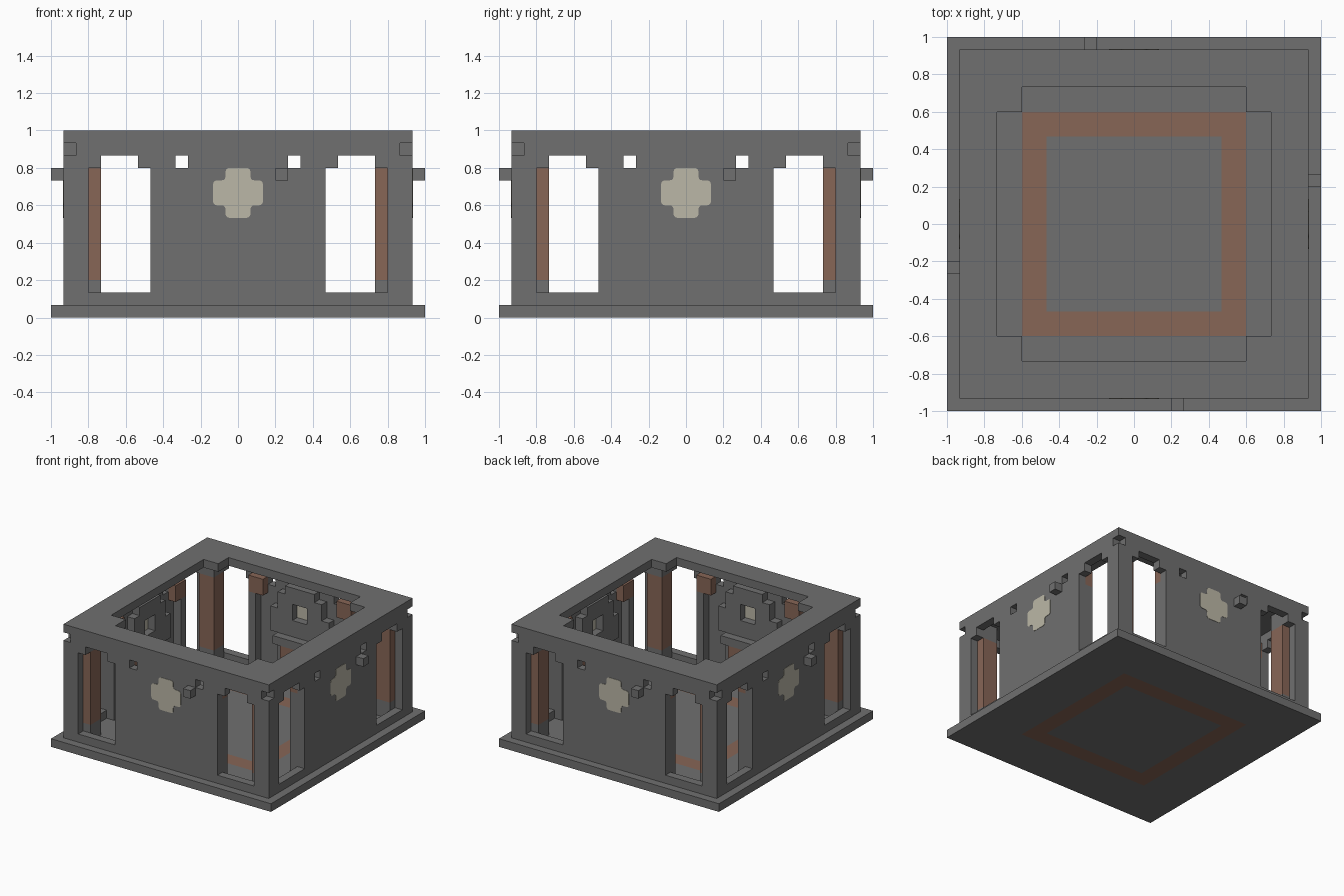
import bpy, bmesh, math
from mathutils import Matrix, Vector

U = 1 / 15  # one building block

cube = bpy.data.objects.get("Cube")
if cube:
    bpy.data.objects.remove(cube, do_unlink=True)


def material(name, r, g, b):
    m = bpy.data.materials.new(name)
    m.use_nodes = True
    m.diffuse_color = (r, g, b, 1)
    m.node_tree.nodes["Principled BSDF"].inputs["Base Color"].default_value = (r, g, b, 1)
    return m


STONE = material("grey stone", 0.16, 0.16, 0.16)
CLAY = material("brown clay", 0.245, 0.132, 0.094)
GLASS = material("cream glass", 0.5, 0.475, 0.385)
QUARTERS = [Matrix.Rotation(i * math.pi / 2, 4, "Z") for i in range(4)]


def finish(name, bm, *mats):
    bmesh.ops.recalc_face_normals(bm, faces=bm.faces)
    mesh = bpy.data.meshes.new(name)
    bm.to_mesh(mesh)
    bm.free()
    for m in mats:
        mesh.materials.append(m)
    ob = bpy.data.objects.new(name, mesh)
    bpy.context.scene.collection.objects.link(ob)
    return ob


def add_box(bm, x, y, z, turn=Matrix()):
    size = [(b - a) * U for a, b in (x, y, z)]
    mid = Vector([(a + b) / 2 * U for a, b in (x, y, z)])
    mat = turn @ Matrix.Translation(mid) @ Matrix.Diagonal((*size, 1))
    bmesh.ops.create_cube(bm, size=1, matrix=mat)


def boxes(name, mat, *items, turns=QUARTERS):
    """Boxes given as x, y, z ranges in blocks, repeated on every side."""
    bm = bmesh.new()
    for t in turns:
        for item in items:
            add_box(bm, *item, t)
    return finish(name, bm, mat)


def both(x, y, z):
    """A box and its mirror image across x."""
    return [(x, y, z), ((-x[1], -x[0]), y, z)]


# Floor slab with a brown square ring let into it
bm = bmesh.new()
add_box(bm, (-15, 15), (-15, 15), (0, 1))
for axis in ((1, 0, 0), (0, 1, 0)):
    for d in (-9, -7, 7, 9):
        bmesh.ops.bisect_plane(bm, geom=bm.verts[:] + bm.edges[:] + bm.faces[:],
                               plane_co=Vector(axis) * d * U, plane_no=axis)
for f in bm.faces:
    c = f.calc_center_median()
    f.material_index = int(7 * U < max(abs(c.x), abs(c.y)) < 9 * U)
finish("floor", bm, STONE, CLAY)

# Walls and rim: a solid block hollowed out and pierced
walls = boxes("walls", STONE, ((-14, 14), (-14, 14), (1, 15)), turns=QUARTERS[:1])
cuts = [
    ((-13, 13), (-13, 13), (0, 14)),
    ((-11, 11), (-9, 9), (13.5, 16)),
    ((-9, 9), (-11, 11), (13.5, 16)),
]
for a, b, low, high in ((7, 12, 2, 12), (8, 11, 11.5, 13), (4, 5, 12, 13)):
    for x, y, z in both((a, b), (-20, 20), (low, high)):
        cuts += [(x, y, z), (y, x, z)]
for sx in (-1, 1):
    for sy in (-1, 1):
        cuts.append((sorted((13.01 * sx, 16 * sx)), sorted((13.01 * sy, 16 * sy)), (13, 14)))
cutters = []
for c in cuts:
    cutter = boxes("wall_cutter", STONE, c, turns=QUARTERS[:1])
    cutter.hide_render = True
    cutters.append(cutter)
    mod = walls.modifiers.new("cut", "BOOLEAN")
    mod.operation, mod.solver, mod.object = "DIFFERENCE", "EXACT", cutter
bpy.context.view_layer.update()
cut_mesh = bpy.data.meshes.new_from_object(
    walls.evaluated_get(bpy.context.evaluated_depsgraph_get()))
walls.modifiers.clear()
walls.data = cut_mesh
for c in cutters:
    bpy.data.objects.remove(c, do_unlink=True)

# Corner pillars with stone feet and caps
boxes("pillar_shafts", CLAY, ((-13, -11), (-13, -11), (3, 12)))
boxes("pillar_ends", STONE, ((-13, -11), (-13, -11), (1, 3)),
      ((-13, -11), (-13, -11), (12, 14)))

# Outside stubs
boxes("outer_stubs", STONE, ((3, 4), (-15, -14), (11, 12)))

# Inner window piers and their brown brackets
boxes("window_piers", STONE, *both((6, 7), (-13, -12), (1, 11)))
boxes("window_brackets", CLAY, *both((5, 7), (-13, -12), (11, 13)))

# Stepped surround of the ornamental window
boxes("window_surround", STONE,
      *both((1, 3), (-13, -12), (7, 12)),
      *both((3, 4), (-13, -12), (7, 10)),
      ((-1, 1), (-13, -12), (7, 9)),
      ((-1, 1), (-13, -12), (11, 12)),
      ((-2, 2), (-13, -12), (12, 13)))

# Hearth with shelf
boxes("hearth_shelf", STONE, ((-3, 3), (-13, -11), (6, 7)))
boxes("hearth_posts", CLAY, *both((1, 2), (-13, -11), (1, 5)),
      ((-2, 2), (-13, -11), (5, 6)))
boxes("hearth_sides", STONE, *both((2, 3), (-13, -12), (1, 6)))

# Rounded cross panes, flush with the wall on both faces
bm = bmesh.new()
cross = [(1, 2), (1, 1), (2, 1)]
points = []
for i in range(4):
    # each quarter of the outline, going clockwise
    a = -i * math.pi / 2
    for x, z in cross:
        points.append((x * math.cos(a) - z * math.sin(a), x * math.sin(a) + z * math.cos(a)))
verts = [bm.verts.new((x * U, -14.04 * U, (10 + z) * U)) for x, z in points]
bm.faces.new(verts)
bmesh.ops.bevel(bm, geom=verts, offset=0.02, segments=3, profile=0.5, affect="VERTICES")
pane = bm.faces[:]
out = bmesh.ops.extrude_face_region(bm, geom=pane)["geom"]
bmesh.ops.translate(bm, vec=(0, 1.09 * U, 0),
                    verts=[v for v in out if isinstance(v, bmesh.types.BMVert)])
source = bm.verts[:] + bm.edges[:] + bm.faces[:]
for t in QUARTERS[1:]:
    copy = bmesh.ops.duplicate(bm, geom=source)["geom"]
    bmesh.ops.transform(bm, matrix=t, verts=[v for v in copy if isinstance(v, bmesh.types.BMVert)])
finish("cross_panes", bm, GLASS)
